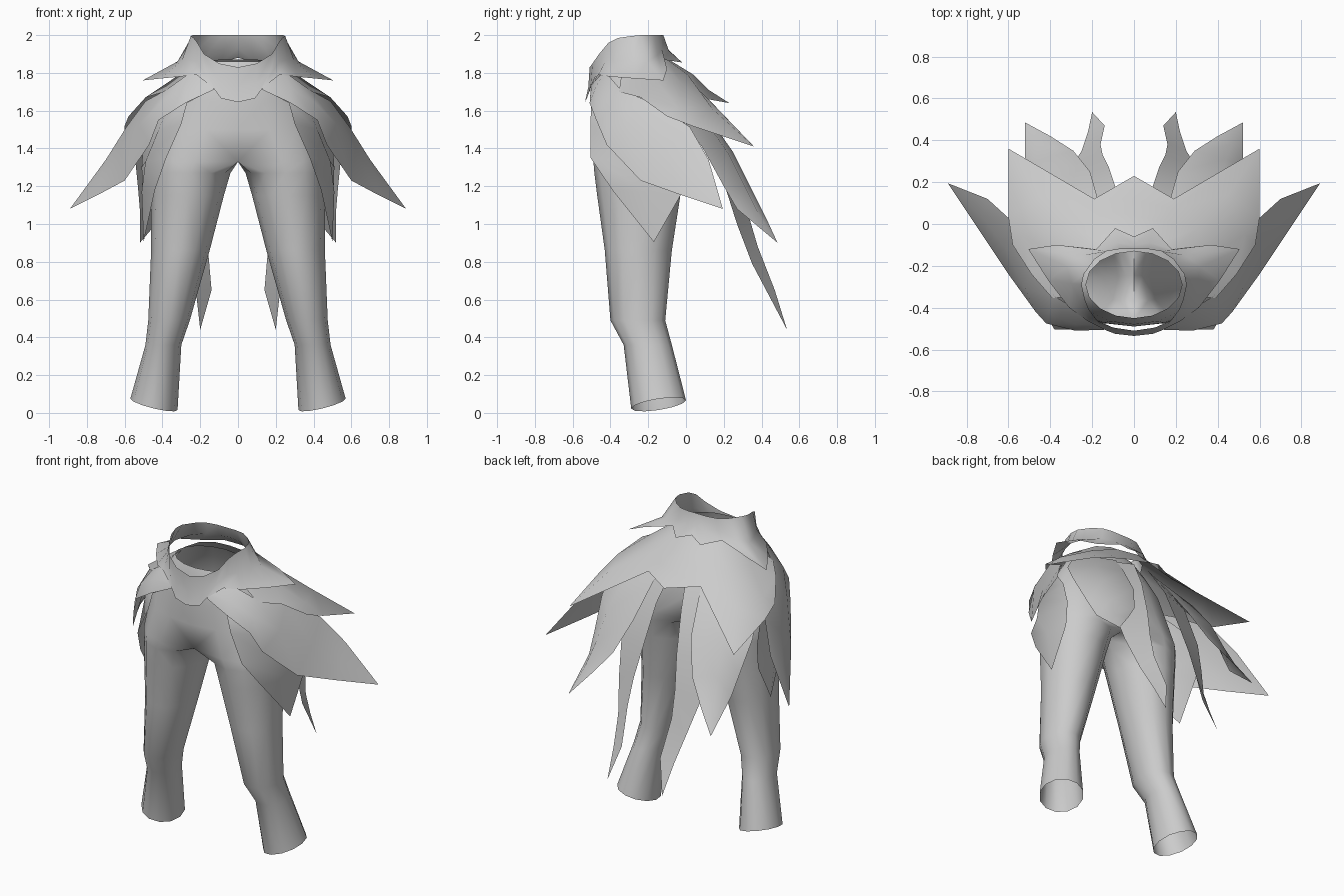
import bpy, bmesh, math

grey = bpy.data.materials.new("cloth grey")
grey.diffuse_color = (0.6, 0.6, 0.6, 1)


def finish(name, bm, angle=60):
    """Turn a right-hand half into a mirrored, smooth shaded object."""
    bmesh.ops.remove_doubles(bm, verts=bm.verts, dist=0.002)
    half = bm.verts[:] + bm.edges[:] + bm.faces[:]
    bmesh.ops.mirror(bm, geom=half, axis='X', merge_dist=0.002)
    bmesh.ops.remove_doubles(bm, verts=bm.verts, dist=0.002)
    bmesh.ops.recalc_face_normals(bm, faces=bm.faces)
    me = bpy.data.meshes.new(name)
    bm.to_mesh(me)
    bm.free()
    ob = bpy.data.objects.new(name, me)
    bpy.context.collection.objects.link(ob)
    me.materials.append(grey)
    bpy.ops.object.select_all(action='DESELECT')
    ob.select_set(True)
    bpy.context.view_layer.objects.active = ob
    bpy.ops.object.shade_smooth_by_angle(angle=math.radians(angle))


def sheet(name, *rows):
    """Cloth panel lofted through rows of points."""
    bm = bmesh.new()
    grid = [[bm.verts.new(p) for p in row] for row in rows]
    for a, b in zip(grid, grid[1:]):
        for i in range(len(a) - 1):
            bm.faces.new((a[i], a[i + 1], b[i + 1], b[i]))
    finish(name, bm)


# Trousers: 12-sided leg rings (z, inner x, outer x, front y, back y)
bm = bmesh.new()
legs = [(0.045, .32, .57, -.29, .0), (.36, .30, .49, -.33, -.075), (.49, .255, .475, -.40, -.11),
        (.86, .15, .46, -.43, -.075), (1.15, .075, .46, -.47, -.03),
        (1.27, .04, .46, -.485, -.01), (1.33, 0, .46, -.49, 0)]
rings = []
for n, (z, x0, x1, y0, y1) in enumerate(legs):
    ring = []
    for k in range(12):
        a = math.radians(240 + 30 * k)
        c, s = math.cos(a), math.sin(a)
        x = (x0 + x1) / 2 + (x1 - x0) / 2 * c
        if n == 6 and k in (0, 8, 9, 10, 11):   # crotch seam
            x = 0
        tilt = .03 * c + .022 * s if n == 0 else 0
        ring.append(bm.verts.new((x, (y0 + y1) / 2 + (y1 - y0) / 2 * s, z + tilt)))
    rings.append(ring)
for a, b in zip(rings, rings[1:]):
    for k in range(12):
        j = (k + 1) % 12
        bm.faces.new((a[k], a[j], b[j], b[k]))
# Hips: open half rings up to the waist (z, half width, front y, back y)
prev = rings[-1][:9]
for z, w, y0, y1 in [(1.5, .44, -.49, -.0), (1.65, .38, -.49, -.03),
                     (1.77, .30, -.48, -.08), (1.86, .23, -.45, -.13)]:
    row = []
    for k in range(9):
        t = math.radians(-90 + 22.5 * k)
        x = w * math.cos(t) if 0 < k < 8 else 0
        row.append(bm.verts.new((x, (y0 + y1) / 2 + (y1 - y0) / 2 * math.sin(t), z)))
    for k in range(8):
        bm.faces.new((prev[k], prev[k + 1], row[k + 1], row[k]))
    prev = row
finish("trousers", bm)

# Waist collar: rim, flare and jagged hem from back centre to front centre
rim = [(0, -.12, 2), (.07, -.12, 2), (.13, -.13, 2), (.19, -.17, 2), (.24, -.24, 2),
       (.25, -.29, 1.995), (.235, -.36, 1.985), (.215, -.41, 1.96), (.18, -.46, 1.9),
       (.1, -.495, 1.85), (0, -.51, 1.83)]
hem = [(0, -.06, 1.88), (.09, -.02, 1.855), (.18, -.12, 1.87), (.37, -.10, 1.82),
       (.505, -.12, 1.76), (.41, -.27, 1.77), (.31, -.40, 1.78), (.22, -.465, 1.79),
       (.13, -.51, 1.72), (.09, -.525, 1.665), (0, -.535, 1.645)]
flare = [(a[0] + .3 * (b[0] - a[0]), a[1] + .3 * (b[1] - a[1]), a[2] + .58 * (b[2] - a[2]))
         for a, b in zip(rim, hem)]
sheet("waist_collar", rim, flare, hem)

# Upper skirt over the back and sides, ending in points
sheet("upper_skirt",
      [(0, -.09, 1.87), (.1, -.10, 1.87), (.18, -.14, 1.865), (.23, -.22, 1.85), (.25, -.34, 1.80)],
      [(0, .04, 1.79), (.15, .01, 1.79), (.3, -.02, 1.74), (.37, -.15, 1.75), (.39, -.355, 1.70)],
      [(0, .12, 1.71), (.18, .07, 1.71), (.45, .14, 1.61), (.53, -.05, 1.62), (.49, -.24, 1.67)],
      [(0, .23, 1.64), (.19, .12, 1.66), (.6, .36, 1.41), (.6, .03, 1.52), (.58, -.10, 1.57)])

# Wide spike sweeping out from the front of the hips
tip = (.89, .195, 1.08)
sheet("hip_spike",
      [(.13, -.49, 1.75), (.24, -.43, 1.81), (.38, -.345, 1.71), (.49, -.2, 1.65),
       (.59, .02, 1.515), (.70, .12, 1.34), tip],
      [(.13, -.50, 1.73), (.28, -.48, 1.72), (.41, -.43, 1.64), (.52, -.31, 1.53),
       (.62, -.11, 1.39), (.73, .04, 1.26), tip],
      [(.13, -.505, 1.71), (.28, -.51, 1.64), (.42, -.475, 1.55), (.47, -.42, 1.42),
       (.60, -.24, 1.23), (.74, -.03, 1.155), tip])

# Pointed panel hanging over the outer thigh
tip = (.50, -.17, .905)
sheet("thigh_panel",
      [(.14, -.495, 1.71), (.27, -.503, 1.64), (.30, -.505, 1.53), (.38, -.505, 1.35),
       (.44, -.39, 1.18), tip],
      [(.27, -.45, 1.71), (.37, -.42, 1.62), (.42, -.38, 1.5), (.49, -.32, 1.33),
       (.51, -.2, 1.17), tip],
      [(.35, -.3, 1.70), (.44, -.2, 1.6), (.50, -.06, 1.45), (.51, -.01, 1.3),
       (.505, -.03, 1.15), tip])

# Broad pointed panel at the back corner
tip = (.52, .485, .90)
sheet("back_panel",
      [(.14, .0, 1.72), (.17, .11, 1.58), (.21, .25, 1.38), (.29, .35, 1.18), (.4, .42, 1.04), tip],
      [(.3, -.03, 1.70), (.38, .1, 1.55), (.42, .22, 1.38), (.44, .31, 1.2), (.47, .38, 1.06), tip],
      [(.40, -.1, 1.67), (.52, .0, 1.53), (.55, .09, 1.4), (.53, .20, 1.2), (.52, .27, 1.08), tip])

# Long narrow tail beside the back centre
tip = (.2, .535, .44)
sheet("tail",
      [(.05, .06, 1.70), (.09, .18, 1.5), (.12, .27, 1.25), (.15, .33, 1.05), (.16, .38, .88),
       (.14, .47, .65), tip],
      [(.28, -.02, 1.68), (.31, .1, 1.5), (.33, .2, 1.22), (.30, .27, 1.0), (.25, .35, .79),
       (.22, .44, .62), tip])
